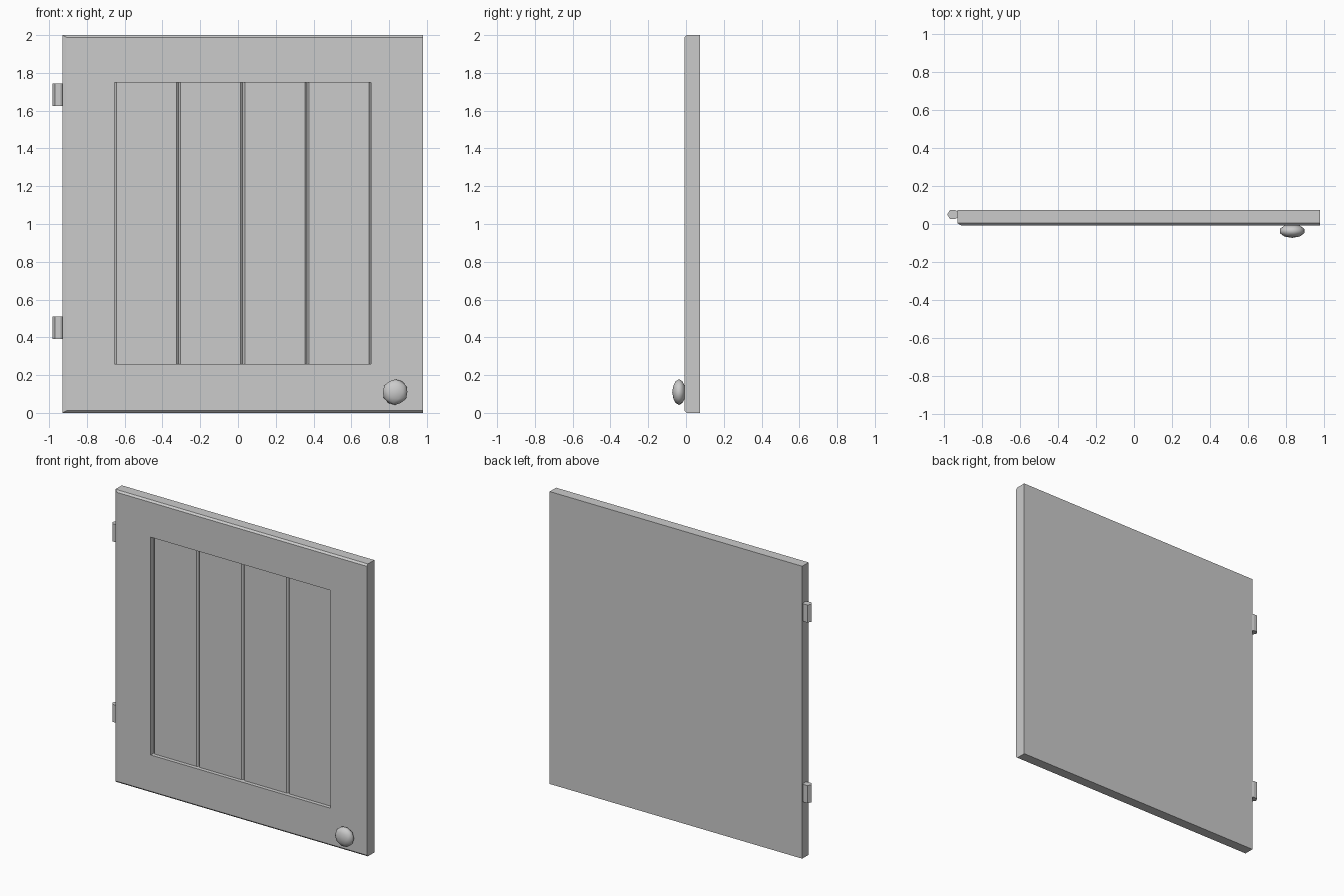
import bpy, bmesh

if "Cube" in bpy.data.objects:
    bpy.data.objects.remove(bpy.data.objects["Cube"])

BACK, FRONT = 0.073, -0.008
L, R = -0.93, 0.98


def finish(name, bm):
    mesh = bpy.data.meshes.new(name)
    bm.to_mesh(mesh)
    bm.free()
    obj = bpy.data.objects.new(name, mesh)
    bpy.context.collection.objects.link(obj)
    return obj


def rect_ring(bm, x0, x1, z0, z1, y):
    return [bm.verts.new((x, y, z)) for x, z in ((x0, z0), (x1, z0), (x1, z1), (x0, z1))]


def prism(name, points, z0, z1, closed=True):
    """Upright prism (or open sheet) from an x, y outline."""
    bm = bmesh.new()
    low = [bm.verts.new((x, y, z0)) for x, y in points]
    top = [bm.verts.new((x, y, z1)) for x, y in points]
    n = len(points)
    for i in range(n if closed else n - 1):
        j = (i + 1) % n
        bm.faces.new((low[i], low[j], top[j], top[i]))
    if closed:
        bm.faces.new(low)
        bm.faces.new(top)
        bmesh.ops.recalc_face_normals(bm, faces=bm.faces)
    return finish(name, bm)


# Door frame: chamfered slab with a rectangular recess in the front
px0, px1, pz0, pz1 = -0.655, 0.705, 0.26, 1.75
panel_y, groove_y = 0.018, 0.03
bm = bmesh.new()
rings = [
    rect_ring(bm, L, R, 0, 2, BACK),
    rect_ring(bm, L, R, 0, 2, FRONT + 0.012),
    rect_ring(bm, L + 0.022, R, 0.012, 1.988, FRONT),
    rect_ring(bm, px0, px1, pz0, pz1, FRONT),
    rect_ring(bm, px0, px1, pz0, pz1, groove_y + 0.001),
]
for a, b in zip(rings, rings[1:]):
    for i in range(4):
        j = (i + 1) % 4
        bm.faces.new((a[i], a[j], b[j], b[i]))
bm.faces.new(rings[0])
bm.faces.new(rings[-1])
bmesh.ops.recalc_face_normals(bm, faces=bm.faces)
finish("door_frame", bm)

# Planked panel with V grooves between the four boards
half, width = 0.011, (px1 - px0) / 4
profile = []
for i in range(4):
    a, b = px0 + i * width, px0 + (i + 1) * width
    profile += [(a, groove_y), (a + half, panel_y), (b - half, panel_y)]
profile.append((px1, groove_y))
prism("plank_panel", profile, pz0, pz1, closed=False)

# Hinge barrels on the left edge
outline = [(-0.983, 0.05), (-0.969, 0.073), (-0.94, 0.073), (-0.928, 0.065),
           (-0.928, 0.035), (-0.94, 0.027), (-0.969, 0.027)]
for name, z in (("lower_hinge", 0.39), ("upper_hinge", 1.625)):
    prism(name, outline, z, z + 0.12)

# Flattened round knob
bpy.ops.mesh.primitive_ico_sphere_add(subdivisions=2, radius=1, location=(0.832, -0.037, 0.11))
knob = bpy.context.object
knob.name = "knob"
knob.scale = (0.068, 0.036, 0.068)
bpy.ops.object.transform_apply(location=False, rotation=False, scale=True)
bpy.ops.object.shade_smooth()
